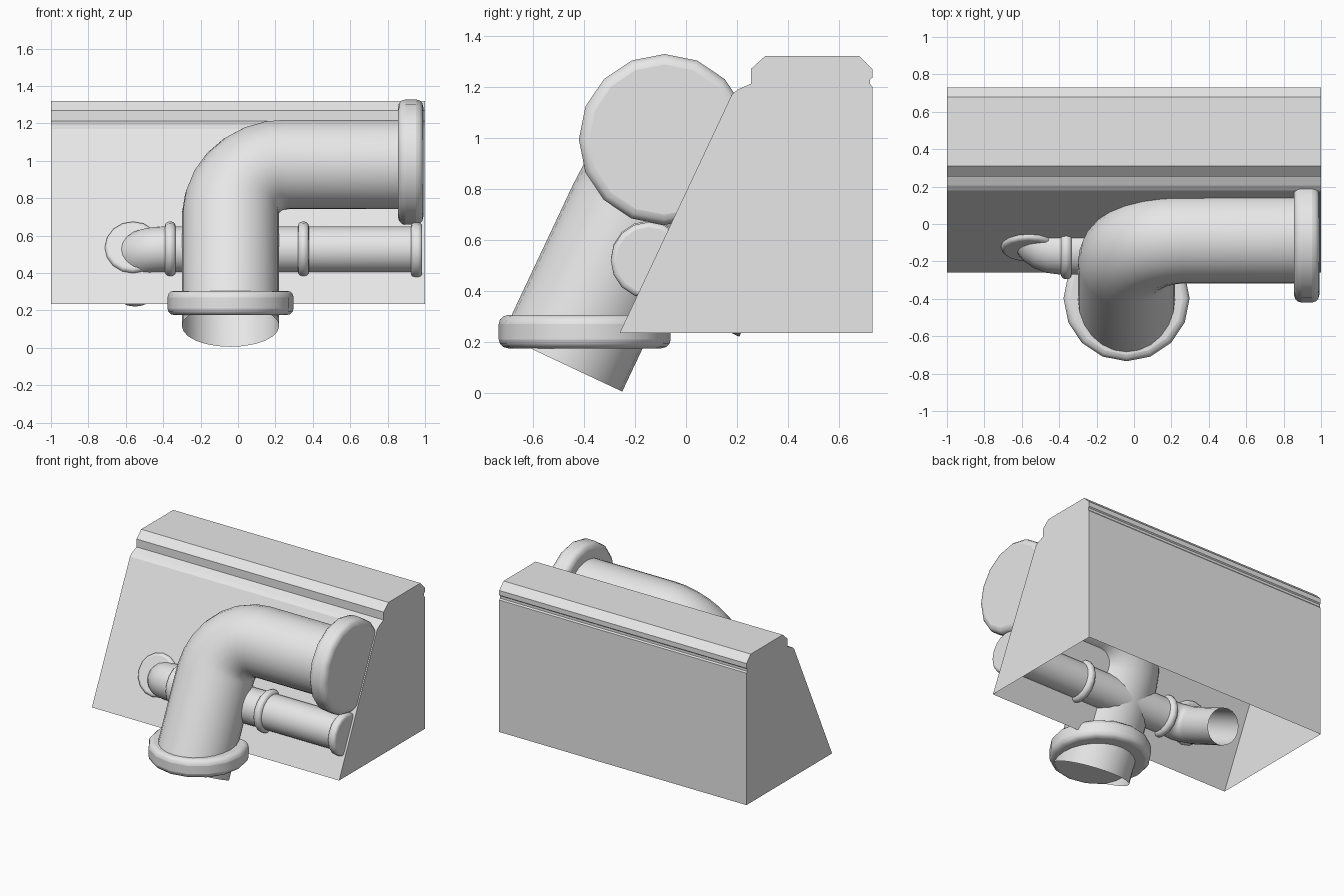
import bpy, bmesh, math
from mathutils import Vector

cube = bpy.data.objects.get("Cube")
if cube:
    bpy.data.objects.remove(cube, do_unlink=True)

grey = bpy.data.materials.new("plain grey")
grey.use_nodes = True
grey.diffuse_color = (0.8, 0.8, 0.8, 1)
grey.node_tree.nodes["Principled BSDF"].inputs["Base Color"].default_value = (0.8, 0.8, 0.8, 1)

X = Vector((1, 0, 0))
UP_SLOPE = Vector((0, 0.426, 0.905)).normalized()   # up along the leaning wall
INTO_WALL = Vector((0, 0.905, -0.426)).normalized()  # square to the wall, inward


def add(name, bm, smooth=True):
    bmesh.ops.recalc_face_normals(bm, faces=bm.faces)
    mesh = bpy.data.meshes.new(name)
    bm.to_mesh(mesh)
    bm.free()
    mesh.materials.append(grey)
    ob = bpy.data.objects.new(name, mesh)
    bpy.context.scene.collection.objects.link(ob)
    for p in mesh.polygons:
        p.use_smooth = smooth
    return ob


def tube(name, path, radii, normal, sides):
    """Open-ended tube swept along a path lying in one plane."""
    bm = bmesh.new()
    rings = []
    for i, (p, r) in enumerate(zip(path, radii)):
        ahead = path[min(i + 1, len(path) - 1)] - p
        behind = p - path[max(i - 1, 0)]
        side = (ahead.normalized() + behind.normalized()).cross(normal).normalized()
        rings.append([bm.verts.new(p + r * (math.cos(a) * side + math.sin(a) * normal))
                      for a in (math.tau * k / sides for k in range(sides))])
    for a, b in zip(rings, rings[1:]):
        for k in range(sides):
            n = (k + 1) % sides
            bm.faces.new((a[k], a[n], b[n], b[k]))
    return add(name, bm)


def bend(start, d1, d2, radius, steps):
    """Quarter-turn points from direction d1 into direction d2."""
    angles = [math.pi / 2 * i / steps for i in range(steps + 1)]
    return [start + radius * (math.sin(a) * d1 + (1 - math.cos(a)) * d2) for a in angles]


def flange(name, center, axis, radius, width, bevel, sides=16):
    """Solid disc with rounded rims."""
    bm = bmesh.new()
    bmesh.ops.create_cone(bm, cap_ends=True, segments=sides,
                          radius1=radius, radius2=radius, depth=width)
    ob = add(name, bm)
    ob.rotation_mode = 'QUATERNION'
    ob.rotation_quaternion = Vector(axis).to_track_quat('Z', 'Y')
    ob.location = center
    mod = ob.modifiers.new("rounded rim", 'BEVEL')
    mod.width = bevel
    mod.segments = 3
    mod.limit_method = 'ANGLE'
    return ob


# Leaning wall: a hollow shell, open underneath
profile = [(-0.26, 0.235), (0.18, 1.17), (0.205, 1.19), (0.255, 1.212), (0.255, 1.27),
           (0.31, 1.32), (0.68, 1.32), (0.73, 1.27), (0.73, 1.235), (0.722, 1.228),
           (0.722, 1.21), (0.73, 1.2), (0.73, 0.235)]
bm = bmesh.new()
ends = [[bm.verts.new((x, y, z)) for y, z in profile] for x in (-1, 1)]
for end in ends:
    bm.faces.new(end)
for i in range(len(profile) - 1):
    bm.faces.new((ends[0][i], ends[0][i + 1], ends[1][i + 1], ends[1][i]))
add("wall", bm, smooth=False)

# Large pipe: climbs the slope, then turns sideways
foot = Vector((-0.04, -0.485, 0.116))
turn = bend(foot + UP_SLOPE * 0.655, UP_SLOPE, X, 0.30, 7)
path = [foot] + turn + [Vector((0.95, turn[-1].y, turn[-1].z))]
radii = [0.26] * 2 + [0.26 - 0.02 * i / 7 for i in range(1, 8)] + [0.24]
tube("large_pipe", path, radii, INTO_WALL, 24)
flange("large_pipe_end_flange", (0.923, -0.085, 0.993), X, 0.335, 0.135, 0.04)
flange("large_pipe_foot_flange", (-0.04, -0.397, 0.24), (0, 0, 1), 0.337, 0.13, 0.035)

# Small pipe: runs along the wall, then turns into it
head = Vector((0.97, -0.145, 0.525))
turn = bend(Vector((-0.4, head.y, head.z)), -X, INTO_WALL, 0.15, 6)
path = [head] + turn + [turn[-1] + INTO_WALL * 0.3]
tube("small_pipe", path, [0.125] * len(path), X.cross(INTO_WALL), 20)
flange("small_pipe_end_flange", (0.955, -0.145, 0.52), X, 0.15, 0.06, 0.02)
for name, x in (("right", -0.362), ("left", 0.35)):
    flange("small_pipe_collar_" + name, (x, -0.145, 0.525), X, 0.15, 0.058, 0.024)
flange("small_pipe_wall_collar", (-0.562, -0.12, 0.535), INTO_WALL, 0.15, 0.05, 0.02)

# Soft shading on the round parts, with sharp edges kept
for ob in bpy.context.scene.objects:
    ob.select_set(ob.type == 'MESH' and ob.name != "wall" and "pipe" in ob.name)
    if ob.select_get():
        bpy.context.view_layer.objects.active = ob
bpy.ops.object.shade_smooth_by_angle(angle=math.radians(40))
